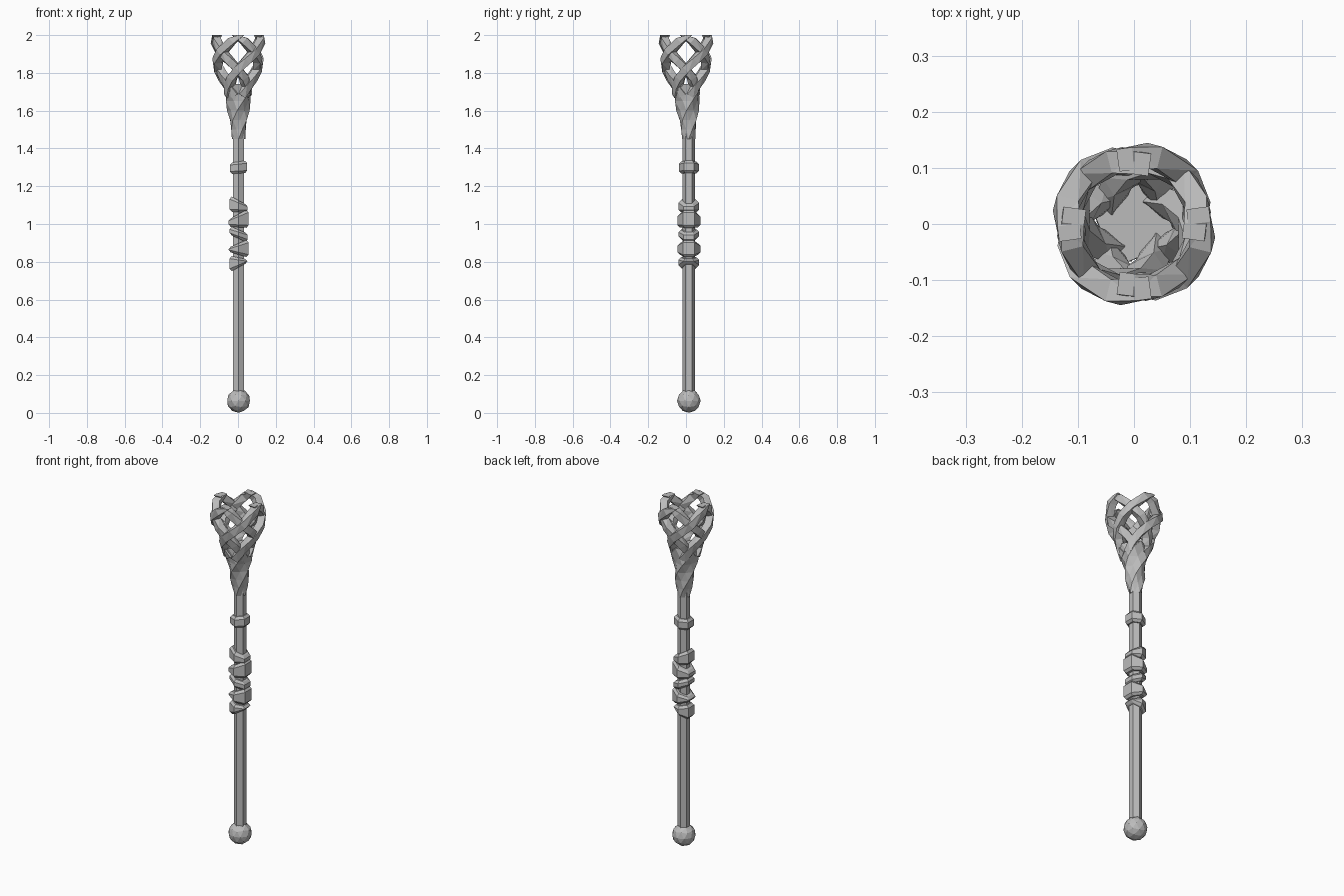
import bpy, bmesh
from math import sin, cos, pi, radians
from mathutils import Vector

cube = bpy.data.objects.get("Cube")
if cube:
    bpy.data.objects.remove(cube)

grey = bpy.data.materials.new("stone_grey")
grey.use_nodes = True
colour = (0.5, 0.5, 0.5, 1)
grey.diffuse_color = colour
grey.node_tree.nodes["Principled BSDF"].inputs["Base Color"].default_value = colour

AXIS = Vector((0.003, 0.015, 0))


def finish(name, bm):
    bmesh.ops.recalc_face_normals(bm, faces=bm.faces)
    mesh = bpy.data.meshes.new(name)
    bm.to_mesh(mesh)
    bm.free()
    mesh.materials.append(grey)
    obj = bpy.data.objects.new(name, mesh)
    bpy.context.collection.objects.link(obj)
    return obj


def loft(name, rings, triangulate=False):
    """Skin a list of point rings and cap both ends."""
    bm = bmesh.new()
    rows = [[bm.verts.new(p) for p in ring] for ring in rings]
    n = len(rows[0])
    for a, b in zip(rows, rows[1:]):
        for i in range(n):
            j = (i + 1) % n
            bm.faces.new((a[i], a[j], b[j], b[i]))
    bm.faces.new(rows[0])
    bm.faces.new(rows[-1])
    if triangulate:
        bmesh.ops.triangulate(bm, faces=bm.faces)
    return finish(name, bm)


def hexagon(r, z_left, z_right):
    """Six-sided ring with corners on the y axis, tilted across x."""
    ring = []
    for i in range(6):
        a = pi / 2 + i * pi / 3
        t = 0.5 + 0.5 * cos(a) / cos(pi / 6)
        ring.append(AXIS + Vector((r * cos(a), r * sin(a), z_left + (z_right - z_left) * t)))
    return ring


# Ball foot
bm = bmesh.new()
bmesh.ops.create_icosphere(bm, subdivisions=2, radius=0.063)
bmesh.ops.translate(bm, verts=bm.verts, vec=AXIS + Vector((0, 0, 0.064)))
finish("ball_foot", bm)

# Shaft
loft("shaft", [hexagon(0.033, 0.08, 0.08), hexagon(0.033, 1.5, 1.5)])

# Grip bands: radius, bottom -x, bottom +x, top -x, top +x
bands = [
    (0.053, 1.265, 1.27, 1.325, 1.335),
    (0.055, 1.065, 1.06, 1.145, 1.105),
    (0.061, 0.985, 0.98, 1.03, 1.075),
    (0.055, 0.94, 0.905, 0.985, 0.955),
    (0.061, 0.85, 0.825, 0.88, 0.915),
    (0.055, 0.75, 0.79, 0.83, 0.815),
]
for k, (r, bl, br, tl, tr) in enumerate(bands):
    c = 0.013
    loft(f"grip_band_{k + 1}", [
        hexagon(r - c, bl, br), hexagon(r, bl + c, br + c),
        hexagon(r, tl - c, tr - c), hexagon(r - c, tl, tr)])

# Twisted neck: four ridges spiralling upward
neck = [(1.45, 0.034), (1.50, 0.042), (1.55, 0.051), (1.60, 0.058),
        (1.65, 0.067), (1.70, 0.076), (1.74, 0.07)]
rings = []
for k, (z, r) in enumerate(neck):
    centre = AXIS * (1 - k / len(neck))
    ring = []
    for i in range(8):
        a = i * pi / 4 + k * radians(28)
        rr = r * (1.04 if i % 2 == 0 else 0.86)
        ring.append(centre + Vector((rr * cos(a), rr * sin(a), z)))
    rings.append(ring)
loft("twisted_neck", rings, True)

# Woven crown: strands winding both ways and meeting in four peaks
path = [(2.015, 0.112), (1.97, 0.122), (1.91, 0.124), (1.865, 0.117),
        (1.82, 0.102), (1.775, 0.083), (1.73, 0.064), (1.68, 0.048)]
TURN = radians(45) / 0.09


def strand(name, start, direction, offset):
    pts = []
    for z, r in path:
        a = start + direction * (2.0 - z) * TURN
        pts.append((Vector(((r + offset) * cos(a), (r + offset) * sin(a), z)), a))
    rings = []
    for i, (p, a) in enumerate(pts):
        tangent = (pts[min(i + 1, len(pts) - 1)][0] - pts[max(i - 1, 0)][0]).normalized()
        out = Vector((cos(a), sin(a), 0))
        side = tangent.cross(out).normalized()
        out = side.cross(tangent).normalized()
        ring = []
        for u, v in ((1, 1), (-1, 1), (-1, -1), (1, -1)):
            q = p + side * 0.02 * u + out * 0.02 * v
            q.z = min(q.z, 2.0)
            ring.append(q)
        rings.append(ring)
    loft(name, rings, True)


for k in range(4):
    strand(f"crown_strand_left_{k + 1}", k * pi / 2, 1, -0.004)
    strand(f"crown_strand_right_{k + 1}", k * pi / 2, -1, 0.004)
